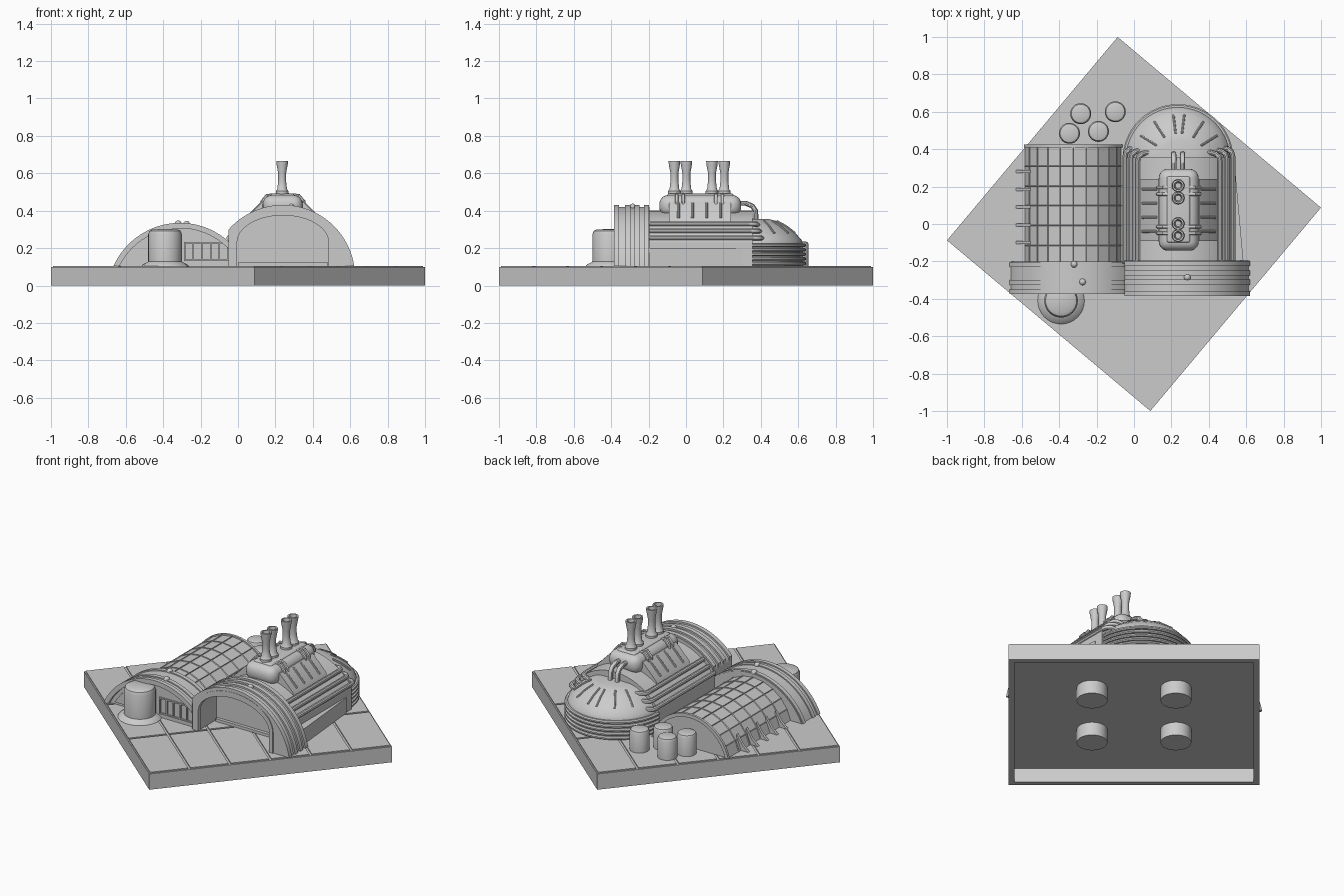
import bpy, bmesh, math
from math import sin, cos, pi, asin, radians
from mathutils import Matrix, Vector

if "Cube" in bpy.data.objects:
    bpy.data.objects.remove(bpy.data.objects["Cube"])

grey = bpy.data.materials.new("light_grey")
grey.use_nodes = True
grey.diffuse_color = (0.6, 0.6, 0.6, 1)
grey.node_tree.nodes["Principled BSDF"].inputs["Base Color"].default_value = (0.6, 0.6, 0.6, 1)
GROUND = 0.105
SPIN = radians(50)


def add(name, bm):
    bmesh.ops.recalc_face_normals(bm, faces=bm.faces)
    mesh = bpy.data.meshes.new(name)
    bm.to_mesh(mesh)
    bm.free()
    mesh.materials.append(grey)
    ob = bpy.data.objects.new(name, mesh)
    bpy.context.collection.objects.link(ob)
    bpy.ops.object.select_all(action='DESELECT')
    ob.select_set(True)
    bpy.context.view_layer.objects.active = ob
    bpy.ops.object.shade_smooth_by_angle(angle=radians(35))
    return ob


def box(name, x0, x1, y0, y1, z0, z1, spin=0, bevel=0):
    bm = bmesh.new()
    bmesh.ops.create_cube(bm, size=1)
    mat = Matrix.Translation(((x0 + x1) / 2, (y0 + y1) / 2, (z0 + z1) / 2)) \
        @ Matrix.Diagonal((x1 - x0, y1 - y0, z1 - z0, 1))
    bm.transform(Matrix.Rotation(spin, 4, 'Z') @ mat)
    if bevel:
        bmesh.ops.bevel(bm, geom=bm.edges[:], offset=bevel, segments=5, profile=0.5, affect='EDGES')
    return add(name, bm)


def loft(name, profile, ys, panels=0):
    """Closed x-z profile carried along y, with optional sunk panels on its sides."""
    bm = bmesh.new()
    rows = [[bm.verts.new((x, y, z)) for x, z in profile] for y in ys]
    n = len(profile)
    for a, b in zip(rows, rows[1:]):
        for i in range(n):
            bm.faces.new((a[i], a[(i + 1) % n], b[(i + 1) % n], b[i]))
    bm.faces.new(rows[0])
    bm.faces.new(rows[-1])
    bmesh.ops.recalc_face_normals(bm, faces=bm.faces)
    if panels:
        skin = [f for f in bm.faces if abs(f.normal.y) < 0.5 and f.normal.z > -0.5]
        bmesh.ops.inset_individual(bm, faces=skin, thickness=panels, depth=-panels)
    return add(name, bm)


def revolve(name, profile, x, y, start=0, sweep=2 * pi, steps=32):
    """Radius-height profile turned about a vertical axis."""
    bm = bmesh.new()
    vs = [bm.verts.new((x + r * cos(start), y + r * sin(start), z)) for r, z in profile]
    es = [bm.edges.new(p) for p in zip(vs, vs[1:])]
    bmesh.ops.spin(bm, geom=vs + es, cent=(x, y, 0), axis=(0, 0, 1), angle=sweep, steps=steps)
    bmesh.ops.remove_doubles(bm, verts=bm.verts, dist=1e-5)
    return add(name, bm)


def pipe(name, pts, r):
    curve = bpy.data.curves.new(name, 'CURVE')
    curve.dimensions = '3D'
    curve.bevel_depth, curve.bevel_resolution, curve.use_fill_caps = r, 3, True
    spl = curve.splines.new('POLY')
    spl.points.add(len(pts) - 1)
    for p, co in zip(spl.points, pts):
        p.co = (*co, 1)
    tmp = bpy.data.objects.new(name, curve)
    bm = bmesh.new()
    bpy.context.collection.objects.link(tmp)
    mesh = bpy.data.meshes.new_from_object(tmp.evaluated_get(bpy.context.evaluated_depsgraph_get()))
    bm.from_mesh(mesh)
    bpy.data.objects.remove(tmp)
    bpy.data.meshes.remove(mesh)
    return add(name, bm)


def arc(cx, cz, r, n=40, lo=-9, hi=9):
    """Arch from right foot to left foot, cut off at lo and hi in x."""
    a = asin((GROUND - cz) / r)
    angles = [a + (pi - 2 * a) * i / n for i in range(n + 1)]
    return [(min(max(cx + r * cos(t), lo), hi), cz + r * sin(t)) for t in angles]


def doorway(half, top, n=24):
    spring = 0.23
    pts = [(HALL + half * cos(pi * i / n), spring + (top - spring) * sin(pi * i / n)) for i in range(n + 1)]
    return [(HALL + half, GROUND)] + pts + [(HALL - half, GROUND)]


# Hollow paved base with four pegs beneath
H, W = 0.7096, 0.034
box("base_slab", -H, H, -H, H, 0.088, 0.098, SPIN)
for s in (-1, 1):
    e = sorted((s * H, s * (H - W)))
    box("base_rim", *e, -H, H, 0, 0.09, SPIN)
    box("base_rim", -H, H, *e, 0, 0.09, SPIN)
    for t in (-1, 1):
        p = Matrix.Rotation(SPIN, 3, 'Z') @ Vector((s * 0.237, t * 0.237, 0))
        revolve("base_peg", [(0, 0.005), (0.087, 0.005), (0.087, 0.09)], p.x, p.y)
cell, gap = H / 3, 0.007
for i in range(-3, 3):
    for j in range(-3, 3, 2):
        u0, u1 = max(-H, i * cell + gap), min(H, (i + 1) * cell - gap)
        w0, w1 = max(-H, j * cell + gap), min(H, (j + 2) * cell - gap)
        box("paving_tile", u0, u1, w0, w1, 0.097, GROUND, SPIN)

# Low hangar: panelled vault, front arch, end wall
LOW, HALL = -0.31, 0.24
loft("hangar_vault", arc(-0.325, 0.041, 0.269, 10), [-0.22 + 0.106 * i for i in range(7)], 0.004)
loft("hangar_back_rim", arc(-0.325, 0.041, 0.272) + arc(-0.325, 0.041, 0.25)[::-1], [0.41, 0.425])
loft("hangar_front_wall", arc(LOW, -0.054, 0.37, hi=-0.04), [-0.355, -0.2])
loft("hangar_arch", arc(LOW, -0.054, 0.382, hi=-0.035) + arc(LOW, -0.054, 0.36, hi=-0.036)[::-1], [-0.375, -0.2])
for y in (-0.375, -0.325, -0.23):
    loft("hangar_arch_band", arc(LOW, -0.054, 0.389, hi=-0.04) + arc(LOW, -0.054, 0.37, hi=-0.041)[::-1],
         [y, y + 0.025])
for y in (0.28, 0.185, 0.09, -0.005, -0.1):
    loft("hangar_buttress", [(-0.63, GROUND), (-0.55, GROUND), (-0.55, 0.2), (-0.59, 0.14)], [y - 0.008, y + 0.008])

# Hangar front windows
for z in (0.13, 0.225):
    box("window_rail", -0.29, -0.05, -0.364, -0.35, z, z + 0.008)
for i in range(6):
    x = -0.29 + i * 0.0464
    box("window_bar", x, x + 0.008, -0.364, -0.35, 0.13, 0.233)
loft("side_window", [(-0.6, 0.12), (-0.505, 0.12), (-0.505, 0.21), (-0.55, 0.185)], [-0.362, -0.35])

# Tall hall: vault, front portal, portal bands
loft("hall_vault", arc(HALL, 0.045, 0.355, 60, HALL - 0.295, HALL + 0.295), [-0.2, 0.355])
loft("hall_portal", arc(HALL, 0.045, 0.376, lo=-0.05) + doorway(0.25, 0.385)[::-1], [-0.38, -0.195])
loft("door_frame", doorway(0.27, 0.41) + doorway(0.245, 0.375)[::-1], [-0.386, -0.36])
for y in (-0.384, -0.325, -0.275, -0.225):
    loft("portal_band", arc(HALL, 0.045, 0.386, lo=-0.05) + arc(HALL, 0.045, 0.365, lo=-0.049)[::-1],
         [y, y + 0.027])
box("door_sill", 0, 0.48, -0.22, -0.19, GROUND, 0.122)

# Sloping side skirt of the hall
bm = bmesh.new()
foot = [bm.verts.new(c + (GROUND,)) for c in ((0.5, -0.2), (0.585, -0.2), (0.54, 0.3), (0.5, 0.3))]
skirt = bmesh.ops.extrude_face_region(bm, geom=[bm.faces.new(foot)])
for v in skirt["geom"]:
    if isinstance(v, bmesh.types.BMVert):
        v.co.z = 0.2
add("hall_skirt", bm)

# Service pipes along both flanks, bending in over the rear dome
for s in (-1, 1):
    for k, (dx, z) in enumerate(((0.288, 0.255), (0.256, 0.292), (0.22, 0.328))):
        yb = 0.4 - 0.012 * k
        x = HALL + s * dx
        pipe("flank_pipe", [(x, -0.21, z), (x, yb - 0.04, z), (x - s * 0.006, yb - 0.015, z),
                            (x - s * 0.025, yb, z), (x - s * 0.07, yb + 0.01, z - 0.01)], 0.014)

# Rear half-round dome with stacked rings and raised wedges
CY = 0.345
dome = [(0.28, GROUND), (0.28, 0.222), (0.272, 0.245), (0.24, 0.28), (0.19, 0.318), (0.14, 0.345),
        (0.1, 0.355), (0, 0.358)]
revolve("rear_dome", dome, HALL - 0.005, CY, 0, pi)
for i in range(5):
    z = 0.108 + i * 0.0245
    revolve("dome_ring", [(0.27, z), (0.289, z), (0.296, z + 0.006), (0.296, z + 0.014),
                          (0.289, z + 0.02), (0.27, z + 0.02)], HALL - 0.005, CY, 0, pi)
for a in (32, 57, 83, 97, 123, 148):
    c, s = cos(radians(a)), sin(radians(a))
    pipe("dome_rib", [(HALL + r * c, CY + r * s, z) for r, z in dome[3:6]], 0.006)

# Roof saddle with louvre ribs
loft("roof_saddle", [(0.03, 0.33), (0.45, 0.33), (0.44, 0.355), (0.35, 0.447), (0.13, 0.447), (0.04, 0.355)],
     [-0.09, 0.24])
for s in (-1, 1):
    for y in (-0.04, 0.035, 0.11, 0.185):
        pipe("louvre_rib", [(HALL + s * 0.115, y, 0.44), (HALL + s * 0.195, y, 0.36)], 0.007)

# Roof tank, straps, stacks and rear drain pipes
box("roof_tank", 0.132, 0.346, -0.143, 0.295, 0.37, 0.484, bevel=0.05)
box("tank_cap", 0.175, 0.3, -0.1, 0.255, 0.46, 0.492, bevel=0.012)
for y in (-0.05, -0.015, 0.16, 0.195):
    pipe("tank_strap", [(HALL + dx, y, z) for dx, z in
                        ((-0.115, 0.41), (-0.112, 0.45), (-0.085, 0.482), (0, 0.487),
                         (0.085, 0.482), (0.112, 0.45), (0.115, 0.41))], 0.009)
stack = [(0.034, 0.47), (0.034, 0.505), (0.026, 0.515), (0.021, 0.56), (0.021, 0.6), (0.03, 0.648),
         (0.031, 0.665), (0.022, 0.665), (0.015, 0.6), (0, 0.6)]
for y in (-0.062, 0.002, 0.139, 0.205):
    revolve("smoke_stack", stack, 0.236, y, steps=20)
for x in (0.212, 0.26):
    pipe("drain_pipe", [(x, 0.27, 0.44), (x, 0.32, 0.44), (x, 0.355, 0.425), (x, 0.372, 0.4), (x, 0.376, 0.34)],
         0.014)

# Front silo and rear barrels
revolve("silo", [(0.125, GROUND), (0.12, 0.112), (0.09, 0.128), (0.09, 0.275), (0.083, 0.292),
                 (0.068, 0.3), (0, 0.302)], -0.39, -0.41)
for x, y in ((-0.285, 0.59), (-0.1, 0.6), (-0.345, 0.485), (-0.19, 0.495)):
    revolve("barrel", [(0.056, GROUND), (0.056, 0.22), (0.05, 0.232), (0.04, 0.236), (0, 0.236)], x, y)

# Rivets on the arches
for x, y, z in ((-0.32, -0.215, 0.33), (-0.275, -0.31, 0.328), (0.285, -0.285, 0.42)):
    bm = bmesh.new()
    bmesh.ops.create_uvsphere(bm, u_segments=16, v_segments=8, radius=0.018,
                              matrix=Matrix.Translation((x, y, z)))
    add("arch_rivet", bm)
